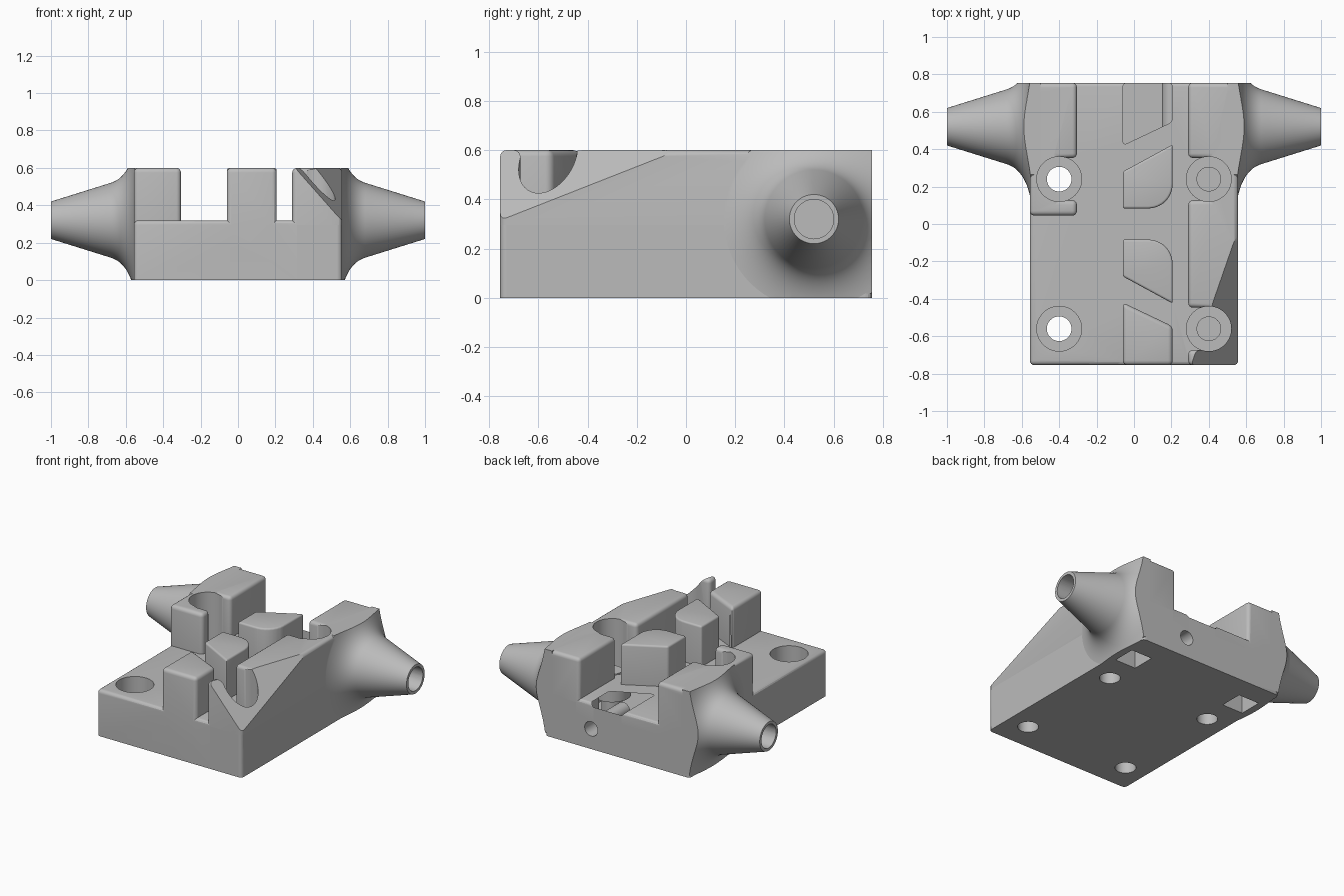
import bpy, bmesh, math
from mathutils import Vector, Matrix

cube = bpy.data.objects.get("Cube")
if cube:
    bpy.data.objects.remove(cube, do_unlink=True)

grey = bpy.data.materials.new("plain grey")
grey.use_nodes = True
colour = (0.5, 0.5, 0.5, 1)
grey.diffuse_color = colour
grey.node_tree.nodes["Principled BSDF"].inputs["Base Color"].default_value = colour

SIDE, END, FLOOR, TOP = 0.557, 0.755, 0.32, 0.6


def finish(bm, name):
    bmesh.ops.recalc_face_normals(bm, faces=bm.faces)
    mesh = bpy.data.meshes.new(name)
    bm.to_mesh(mesh)
    bm.free()
    mesh.materials.append(grey)
    obj = bpy.data.objects.new(name, mesh)
    bpy.context.collection.objects.link(obj)
    return obj


def clip(bm, point, normal):
    """Cut away everything beyond a plane and close the cut."""
    bmesh.ops.bisect_plane(bm, geom=bm.verts[:] + bm.edges[:] + bm.faces[:],
                           plane_co=point, plane_no=normal, clear_outer=True)
    bmesh.ops.holes_fill(bm, edges=[e for e in bm.edges if e.is_boundary])


def prism(plan, z0, z1, radius=0.025):
    """Extrude a plan upward and round its upright and top edges."""
    bm = bmesh.new()
    face = bm.faces.new([bm.verts.new((x, y, z0)) for x, y in plan])
    new = bmesh.ops.extrude_face_region(bm, geom=[face])["geom"]
    for v in new:
        if isinstance(v, bmesh.types.BMVert):
            v.co.z = z1
    bmesh.ops.recalc_face_normals(bm, faces=bm.faces)
    if radius:
        edges = [e for e in bm.edges if max(v.co.z for v in e.verts) > z1 - 0.001]
        bmesh.ops.bevel(bm, geom=edges, offset=radius, segments=4, profile=0.5,
                        affect='EDGES', clamp_overlap=True)
    return bm


def rect(x0, x1, y0, y1):
    return [(x0, y0), (x1, y0), (x1, y1), (x0, y1)]


def cylinder(name, radius, start, end):
    start, end = Vector(start), Vector(end)
    axis = end - start
    turn = axis.to_track_quat('Z', 'Y').to_matrix().to_4x4()
    bm = bmesh.new()
    bmesh.ops.create_cone(bm, cap_ends=True, segments=48, radius1=radius, radius2=radius,
                          depth=axis.length,
                          matrix=Matrix.Translation((start + end) / 2) @ turn)
    return finish(bm, name)


def combine(target, other, operation):
    """Apply a boolean and discard the second part."""
    mod = target.modifiers.new("combine", 'BOOLEAN')
    mod.operation, mod.solver, mod.object = operation, 'EXACT', other
    bpy.context.view_layer.objects.active = target
    bpy.ops.object.modifier_apply(modifier=mod.name)
    bpy.data.objects.remove(other, do_unlink=True)


# Base plate
body = finish(prism(rect(-SIDE, SIDE, -END, END), 0, FLOOR), "rail_clamp_body")


# Side walls, notched inward of each screw
def wall_plan(side, inner, front, screws):
    plan = [(side * SIDE, front), (side * inner, front)]
    for y in screws:
        plan += [(side * inner, y - 0.113), (side * 0.4, y - 0.113),
                 (side * 0.4, y + 0.113), (side * inner, y + 0.113)]
    return plan + [(side * inner, END), (side * SIDE, END)]


combine(body, finish(prism(wall_plan(-1, 0.305, 0.045, [0.24]), 0, TOP), "left_wall"), 'UNION')

# The other wall has a sloping chamfer at its front outer corner
bm = prism(wall_plan(1, 0.29, -END, [-0.56, 0.24]), 0, TOP)
a, b, c = Vector((SIDE, -0.03, TOP)), Vector((SIDE, -END, 0.315)), Vector((0.305, -END, TOP))
normal = (b - a).cross(c - a)
if normal.z < 0:
    normal.negate()
clip(bm, a, normal)
combine(body, finish(bm, "chamfered_wall"), 'UNION')

# Centre blocks, mirrored front to back
end_block = [(-0.06, END), (0.207, END), (0.207, 0.547), (-0.06, 0.42)]
round_block = [(-0.06, 0.083), (-0.06, 0.28), (0.207, 0.425)]
for i in range(9):
    t = i / 8 * math.pi / 2
    round_block.append((0.077 + 0.13 * math.cos(t), 0.213 - 0.13 * math.sin(t)))
for sign in (1, -1):
    for plan in (end_block, round_block):
        block = prism([(x, sign * y) for x, y in plan], 0.1, TOP)
        combine(body, finish(block, "centre_block"), 'UNION')

# Tapered side nozzles flaring into the body
AXIS_Y, AXIS_Z = 0.52, 0.32
p0, p1, p2 = Vector((0.68, 0.2)), Vector((0.585, 0.23)), Vector((SIDE - 0.003, 0.38))
profile = [(1, 0), (1, 0.1)]
for i in range(13):
    t = i / 12
    profile.append(tuple(p0 * (1 - t) ** 2 + p1 * 2 * t * (1 - t) + p2 * t * t))
profile += [(0.5, 0.38), (0.5, 0)]
for side in (1, -1):
    bm = bmesh.new()
    verts = [bm.verts.new((side * x, AXIS_Y, AXIS_Z + r)) for x, r in profile]
    edges = [bm.edges.new(pair) for pair in zip(verts, verts[1:])]
    bmesh.ops.spin(bm, geom=verts + edges, cent=(0, AXIS_Y, AXIS_Z), axis=(1, 0, 0),
                   angle=math.tau, steps=64, use_duplicate=False)
    bmesh.ops.remove_doubles(bm, verts=bm.verts, dist=0.0001)
    clip(bm, (0, 0, TOP), (0, 0, 1))
    clip(bm, (0, 0, 0), (0, 0, -1))
    clip(bm, (0, END, 0), (0, 1, 0))
    combine(body, finish(bm, "nozzle"), 'UNION')

# Counterbored screw holes
for x in (-0.4, 0.4):
    for y in (-0.56, 0.24):
        combine(body, cylinder("counterbore", 0.12, (x, y, 0.13), (x, y, 0.8)), 'DIFFERENCE')
        combine(body, cylinder("screw_hole", 0.066, (x, y, -0.1), (x, y, 0.3)), 'DIFFERENCE')

# Nozzle bores and the pockets under them
for side in (1, -1):
    combine(body, cylinder("nozzle_bore", 0.08, (side * 0.45, AXIS_Y, AXIS_Z),
                           (side * 1.1, AXIS_Y, AXIS_Z)), 'DIFFERENCE')
    pocket = prism(rect(*sorted((side * 0.36, side * 0.52)), 0.44, 0.6), -0.1, 0.42, 0)
    combine(body, finish(pocket, "pocket"), 'DIFFERENCE')

# Hole in the back
combine(body, cylinder("back_hole", 0.05, (0.2, 0.4, 0.14), (0.2, 0.9, 0.14)), 'DIFFERENCE')

bpy.ops.object.select_all(action='DESELECT')
body.select_set(True)
bpy.context.view_layer.objects.active = body
bpy.ops.object.shade_smooth_by_angle(angle=math.radians(30))
